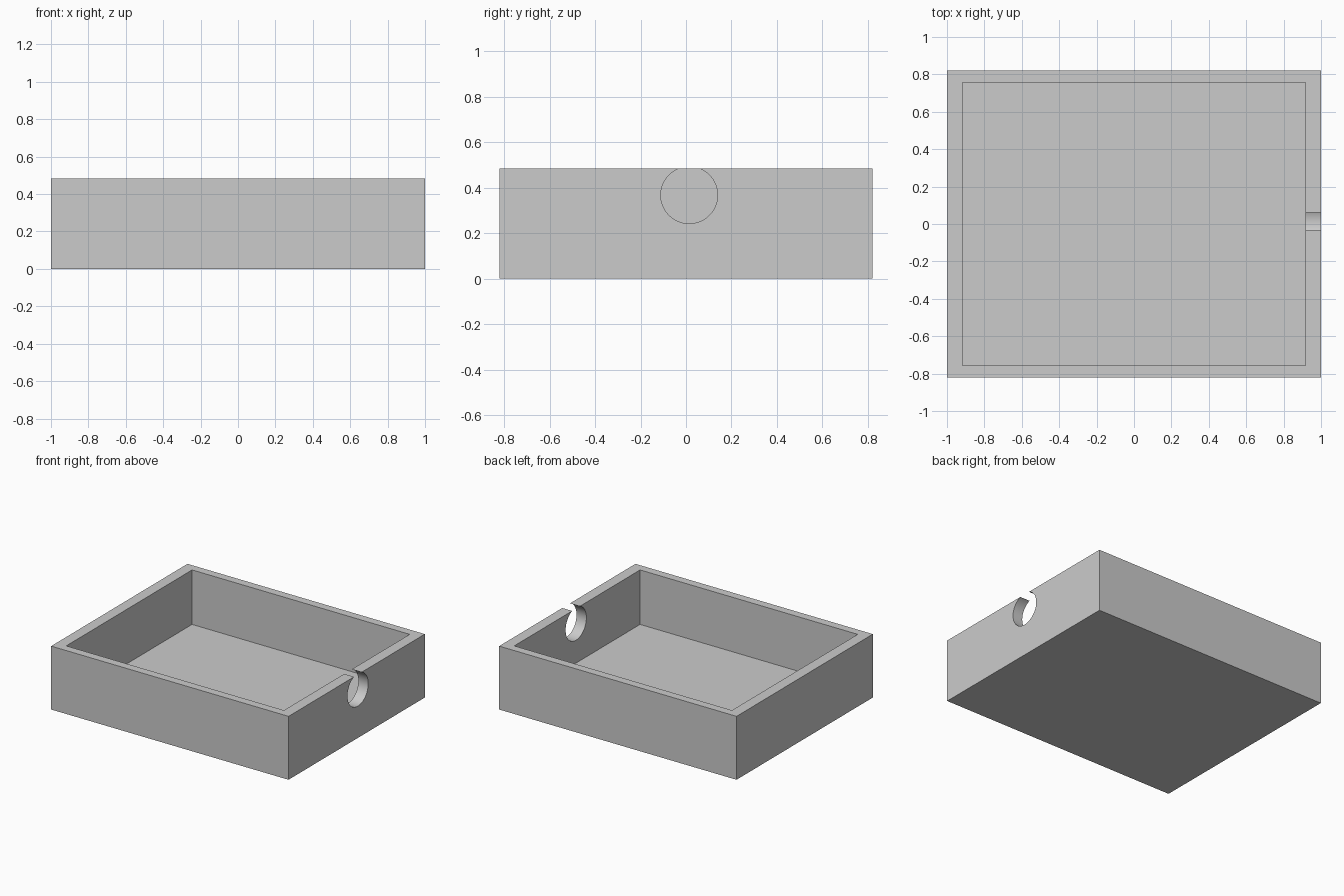
import bpy
import bmesh
import math
from mathutils import Matrix, Vector

default = bpy.data.objects.get("Cube")
if default:
    bpy.data.objects.remove(default, do_unlink=True)

# Overall sizes
HALF_X, HALF_Y, HEIGHT = 1.0, 0.82, 0.483
INNER_X, INNER_Y, FLOOR = 0.917, 0.757, 0.068
HOLE_Y, HOLE_Z, HOLE_R = 0.014, 0.367, 0.125

grey = bpy.data.materials.new("light_grey")
grey.use_nodes = True
grey.diffuse_color = (0.6, 0.6, 0.6, 1)
grey.node_tree.nodes["Principled BSDF"].inputs["Base Color"].default_value = (0.6, 0.6, 0.6, 1)


def add_object(name, bm):
    mesh = bpy.data.meshes.new(name)
    bm.to_mesh(mesh)
    bm.free()
    mesh.materials.append(grey)
    obj = bpy.data.objects.new(name, mesh)
    bpy.context.collection.objects.link(obj)
    return obj


# Open tray: a block whose top face is inset and pushed down to the floor
bm = bmesh.new()
size = Matrix.Diagonal((2 * HALF_X, 2 * HALF_Y, HEIGHT, 1))
bmesh.ops.create_cube(bm, size=1, matrix=Matrix.Translation((0, 0, HEIGHT / 2)) @ size)
top = max(bm.faces, key=lambda f: f.calc_center_median().z)
bmesh.ops.inset_region(bm, faces=[top], thickness=0.05)
for v in top.verts:
    v.co.x = math.copysign(INNER_X, v.co.x)
    v.co.y = math.copysign(INNER_Y, v.co.y)
cavity = bmesh.ops.extrude_discrete_faces(bm, faces=[top])["faces"]
bmesh.ops.translate(bm, verts=cavity[0].verts, vec=Vector((0, 0, FLOOR - HEIGHT)))
bmesh.ops.recalc_face_normals(bm, faces=bm.faces)
tray = add_object("tray", bm)

# Round cable opening through the left wall, just breaking the rim
bm = bmesh.new()
place = Matrix.Translation((HALF_X, HOLE_Y, HOLE_Z)) @ Matrix.Rotation(math.pi / 2, 4, "Y")
bmesh.ops.create_cone(bm, cap_ends=True, segments=64, radius1=HOLE_R,
                      radius2=HOLE_R, depth=0.4, matrix=place)
cutter = add_object("hole_cutter", bm)

cut = tray.modifiers.new("cable_hole", "BOOLEAN")
cut.operation = "DIFFERENCE"
cut.solver = "EXACT"
cut.object = cutter

# Apply the cut, then drop the cutter
bpy.ops.object.select_all(action="DESELECT")
tray.select_set(True)
bpy.context.view_layer.objects.active = tray
bpy.ops.object.modifier_apply(modifier=cut.name)
bpy.data.objects.remove(cutter, do_unlink=True)
bpy.ops.object.shade_smooth_by_angle(angle=math.radians(30))
